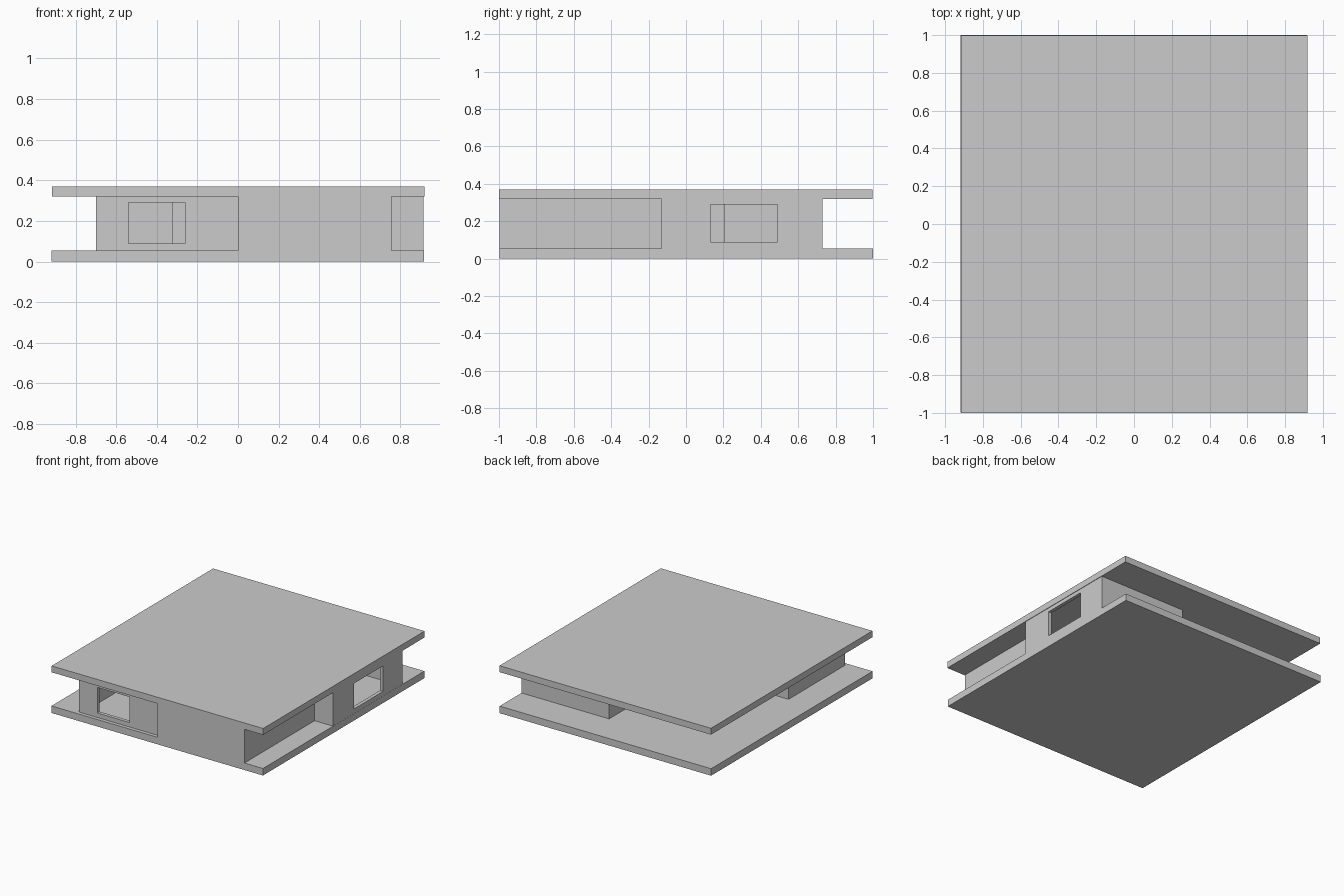
import bpy, bmesh

if "Cube" in bpy.data.objects:
    bpy.data.objects.remove(bpy.data.objects["Cube"])

FLOOR, CEILING, TOP = 0.055, 0.32, 0.37


def box(name, x, y, z):
    bpy.ops.mesh.primitive_cube_add(
        size=1, location=[sum(r) / 2 for r in (x, y, z)])
    ob = bpy.context.object
    ob.name = name
    ob.scale = [r[1] - r[0] for r in (x, y, z)]
    return ob


# floor and roof plates
box("floor_slab", (-0.918, 0.915), (-0.998, 1.0), (0, FLOOR))
box("roof_slab", (-0.915, 0.918), (-1.0, 0.998), (CEILING, TOP))

# stepped wall plan, counter-clockwise seen from above
plan = [(-0.70, -0.97), (0.0, -0.97), (0.0, -0.998), (0.755, -0.998),
        (0.755, -0.13), (0.914, -0.13), (0.914, 0.73), (0.155, 0.73),
        (0.155, 0.23), (-0.35, 0.23), (-0.35, -0.27), (-0.70, -0.27)]
bm = bmesh.new()
low = [bm.verts.new((x, y, FLOOR)) for x, y in plan]
high = [bm.verts.new((x, y, CEILING)) for x, y in plan]
for i in range(len(plan)):
    j = (i + 1) % len(plan)
    bm.faces.new((low[i], low[j], high[j], high[i]))
mesh = bpy.data.meshes.new("house_walls")
bm.to_mesh(mesh)
bm.free()
walls = bpy.data.objects.new("house_walls", mesh)
bpy.context.collection.objects.link(walls)

# wall thickness grows inwards
thick = walls.modifiers.new("thickness", 'SOLIDIFY')
thick.thickness = 0.028
thick.offset = -1
thick.use_even_offset = True

# window openings in the front and right walls
openings = {
    "front_window_cutter": ((-0.54, -0.26), (-1.1, -0.85)),
    "right_window_cutter": ((0.8, 1.0), (0.13, 0.49)),
}
for name, (x, y) in openings.items():
    cutter = box(name, x, y, (0.09, 0.29))
    cut = walls.modifiers.new(name, 'BOOLEAN')
    cut.operation = 'DIFFERENCE'
    cut.solver = 'EXACT'
    cut.object = cutter
    cutter.hide_render = True
    cutter.display_type = 'WIRE'
